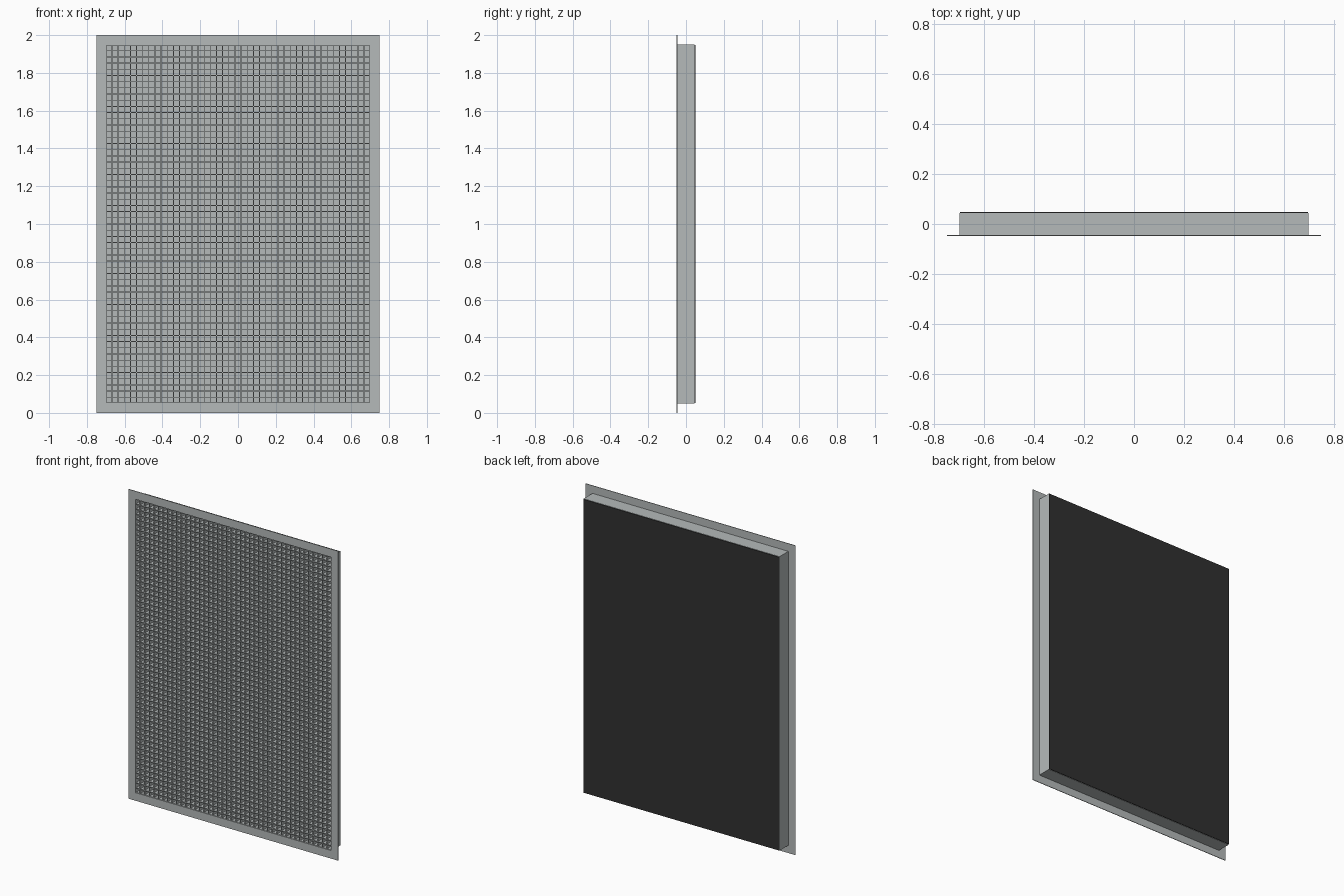
import bpy

if "Cube" in bpy.data.objects:
    bpy.data.objects.remove(bpy.data.objects["Cube"], do_unlink=True)


def material(name, rgb):
    m = bpy.data.materials.new(name)
    m.use_nodes = True
    m.diffuse_color = (*rgb, 1)
    m.node_tree.nodes["Principled BSDF"].inputs["Base Color"].default_value = (*rgb, 1)
    return m


GREY = material("satin grey metal", (0.46, 0.49, 0.49))
BLACK = material("black backing", (0.03, 0.03, 0.03))

# Overall layout
W, H = 1.5, 2.0            # flange outside
OW, OH = 1.4, 1.9          # opening and housing
FRONT, BACK = -0.049, 0.049
SHEET = 0.004
COLS, ROWS = 43, 58
CORE_DEPTH = 0.05
MID = H / 2


def box(name, lo, hi, mat):
    """Axis-aligned box between two corners."""
    x, y, z = zip(lo, hi)
    verts = [(a, b, c) for a in x for b in y for c in z]
    faces = [(0, 1, 3, 2), (4, 6, 7, 5), (0, 4, 5, 1),
             (2, 3, 7, 6), (0, 2, 6, 4), (1, 5, 7, 3)]
    me = bpy.data.meshes.new(name)
    me.from_pydata(verts, [], faces)
    me.materials.append(mat)
    ob = bpy.data.objects.new(name, me)
    bpy.context.collection.objects.link(ob)
    return ob


def rect_ring(name, w, h, rim, y0, y1):
    """Rectangular frame with mitred corners, rim measured inwards."""
    verts = []
    for y in (y0, y1):
        for r in (0, rim):
            for sx, sz in ((-1, -1), (1, -1), (1, 1), (-1, 1)):
                verts.append((sx * (w / 2 - r), y, MID + sz * (h / 2 - r)))
    faces = []
    for i in range(4):
        j = (i + 1) % 4
        faces += [(i, j, j + 4, i + 4), (i + 8, i + 12, j + 12, j + 8),
                  (i, i + 8, j + 8, j), (i + 4, j + 4, j + 12, i + 12)]
    me = bpy.data.meshes.new(name)
    me.from_pydata(verts, [], faces)
    me.materials.append(GREY)
    ob = bpy.data.objects.new(name, me)
    bpy.context.collection.objects.link(ob)
    return ob


def repeat(ob, count, step):
    mod = ob.modifiers.new("Repeat", "ARRAY")
    mod.count = count
    mod.use_relative_offset = False
    mod.use_constant_offset = True
    mod.constant_offset_displace = step


# Thin front flange and the housing walls behind it
rect_ring("front_flange", W, H, (W - OW) / 2 + SHEET / 2, FRONT, FRONT + SHEET)
rect_ring("housing_walls", OW, OH, SHEET, FRONT + SHEET, BACK - SHEET)

# Closed back: grey inner sheet and black outer sheet
box("inner_back_sheet", (-OW / 2 + SHEET, BACK - 2 * SHEET, MID - OH / 2 + SHEET),
    (OW / 2 - SHEET, BACK - SHEET, MID + OH / 2 - SHEET), GREY)
box("black_back_sheet", (-OW / 2 + 0.002, BACK - SHEET, MID - OH / 2 + 0.002),
    (OW / 2 - 0.002, BACK, MID + OH / 2 - 0.002), BLACK)

# Egg-crate core: one slat of each direction, repeated
px, pz = OW / COLS, OH / ROWS
x0, z0 = -OW / 2 + px, MID - OH / 2 + pz
y0, y1 = FRONT + 0.001, FRONT + CORE_DEPTH
t = SHEET / 2
upright = box("upright_slats", (x0 - t, y0, MID - OH / 2 + SHEET),
              (x0 + t, y1, MID + OH / 2 - SHEET), GREY)
repeat(upright, COLS - 1, (px, 0, 0))
level = box("level_slats", (-OW / 2 + SHEET, y0, z0 - t),
            (OW / 2 - SHEET, y1, z0 + t), GREY)
repeat(level, ROWS - 1, (0, 0, pz))
